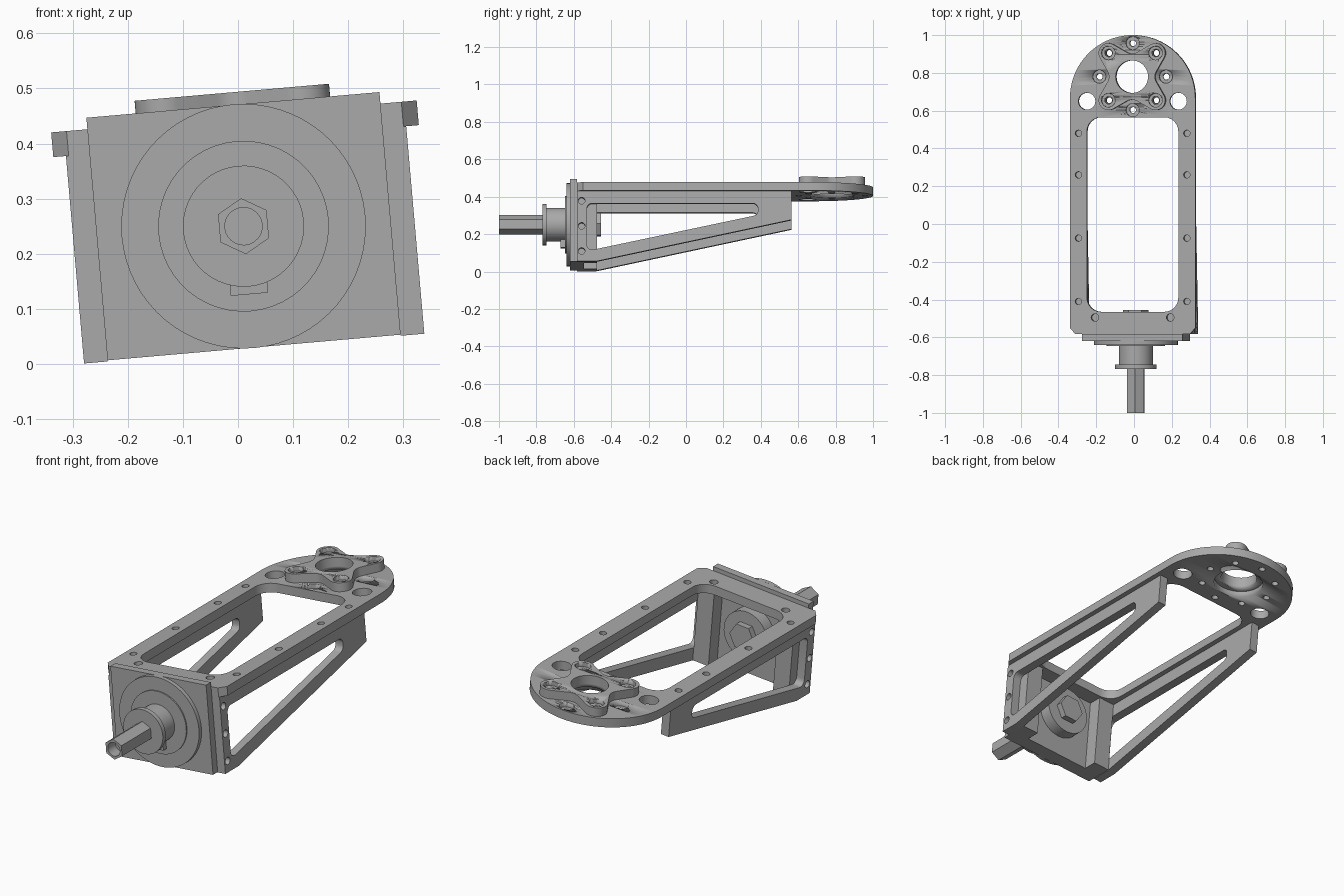
import bpy, bmesh, math
from mathutils import Matrix

if "Cube" in bpy.data.objects:
    bpy.data.objects.remove(bpy.data.objects["Cube"])

# Whole assembly is rolled 5 degrees about its long axis
ROLL = Matrix.Translation((0.01, 0, 0.25)) @ Matrix.Rotation(math.radians(-5), 4, 'Y')
AXES = {
    'X': Matrix(((0, 0, 1, 0), (1, 0, 0, 0), (0, 1, 0, 0), (0, 0, 0, 1))),   # outline in y, z
    'Y': Matrix(((1, 0, 0, 0), (0, 0, 1, 0), (0, 1, 0, 0), (0, 0, 0, 1))),   # outline in x, z
    'Z': Matrix.Identity(4),                                                # outline in x, y
}
grey = bpy.data.materials.new("machined_grey")
grey.diffuse_color = (0.4, 0.4, 0.4, 1)
grey.use_nodes = True
grey.node_tree.nodes["Principled BSDF"].inputs["Base Color"].default_value = grey.diffuse_color


def arc(cx, cy, r, a0, a1, n):
    return [(cx + r * math.cos(a0 + (a1 - a0) * i / n),
             cy + r * math.sin(a0 + (a1 - a0) * i / n)) for i in range(n + 1)]


def circle(cx, cy, r, n=32, start=0.0):
    return arc(cx, cy, r, start, start + 2 * math.pi, n)[:-1]


def box(x0, y0, x1, y1):
    return [(x0, y0), (x1, y0), (x1, y1), (x0, y1)]


def rounded(pts, r, n=6):
    """Counter-clockwise convex polygon with rounded corners."""
    out = []
    for i, (px, py) in enumerate(pts):
        ax, ay = pts[i - 1]
        bx, by = pts[(i + 1) % len(pts)]
        d0 = math.atan2(py - ay, px - ax)
        d1 = math.atan2(by - py, bx - px)
        turn = (d1 - d0) % (2 * math.pi)
        t = r * math.tan(turn / 2)
        cx = px - t * math.cos(d0) - r * math.sin(d0)
        cy = py - t * math.sin(d0) + r * math.cos(d0)
        out += arc(cx, cy, r, d0 - math.pi / 2, d0 - math.pi / 2 + turn, n)
    return out


def prism(name, loops, axis, lo, hi):
    """Extrude an outline (first loop) with holes (other loops) along an axis."""
    cu = bpy.data.curves.new(name, 'CURVE')
    cu.dimensions, cu.fill_mode, cu.extrude = '2D', 'BOTH', (hi - lo) / 2
    for pts in loops:
        sp = cu.splines.new('POLY')
        sp.points.add(len(pts) - 1)
        for p, (a, b) in zip(sp.points, pts):
            p.co = (a, b, 0, 1)
        sp.use_cyclic_u = True
    tmp = bpy.data.objects.new(name + "_curve", cu)
    bpy.context.collection.objects.link(tmp)
    dg = bpy.context.evaluated_depsgraph_get()
    me = bpy.data.meshes.new_from_object(tmp.evaluated_get(dg))
    bpy.data.objects.remove(tmp)
    bpy.data.curves.remove(cu)
    bm = bmesh.new()
    bm.from_mesh(me)
    bmesh.ops.remove_doubles(bm, verts=bm.verts, dist=1e-5)
    bm.transform(ROLL @ AXES[axis] @ Matrix.Translation((0, 0, (lo + hi) / 2)))
    bmesh.ops.recalc_face_normals(bm, faces=bm.faces)
    bm.to_mesh(me)
    bm.free()
    me.name = name
    me.materials.clear()
    me.materials.append(grey)
    me.shade_smooth()
    me.set_sharp_from_angle(angle=math.radians(30))
    ob = bpy.data.objects.new(name, me)
    bpy.context.collection.objects.link(ob)
    return ob


def bore(ob, circles, lo, hi):
    """Cut vertical counterbores into a part."""
    for c in circles:
        cutter = prism(ob.name + "_cutter", [c], 'Z', lo, hi)
        cutter.hide_render = True
        cutter.hide_set(True)
        mod = ob.modifiers.new("bore", 'BOOLEAN')
        mod.operation, mod.solver, mod.object = 'DIFFERENCE', 'EXACT', cutter


# Mounting pattern at the rounded end
CY, BOLT = 0.78, 0.177
ring = [(BOLT * math.cos(k * math.pi / 4), CY + BOLT * math.sin(k * math.pi / 4)) for k in range(8)]
cardinal, diagonal = ring[0::2], ring[1::2]

# Top plate: rounded end, long window, screw holes
outline = arc(0, 0.667, 0.333, 0, math.pi, 48) + [(-0.333, -0.55), (-0.305, -0.583),
                                                (0.305, -0.583), (0.333, -0.55)]
holes = [rounded(box(-0.243, -0.465, 0.243, 0.565), 0.075), circle(0, CY, 0.086, 48)]
holes += [circle(x, y, 0.016, 16) for x, y in ring]
for s in (-1, 1):
    holes.append(circle(s * 0.243, 0.65, 0.045))
    holes.append(circle(s * 0.2, -0.495, 0.02, 16))
    holes += [circle(s * 0.288, y, 0.017, 16) for y in (0.48, 0.26, -0.075, -0.41)]
plate = prism("top_plate", [outline] + holes, 'Z', 0.155, 0.2)
bore(plate, [circle(x, y, 0.035, 24) for x, y in cardinal], 0.178, 0.22)
bore(plate, [circle(0, CY, 0.118, 48)], 0.13, 0.185)

# Four-lobed boss: lobes on the diagonals joined tangentially to scallops
LOBE, SCALLOP = 0.052, 0.055
gap = 2 * BOLT * math.sin(math.pi / 8)
phi = math.acos((LOBE + SCALLOP) / gap)
clover = []
for k in range(4):
    mid = math.pi / 4 + k * math.pi / 2
    lx, ly = BOLT * math.cos(mid), CY + BOLT * math.sin(mid)
    sx, sy = BOLT * math.cos(mid + math.pi / 4), CY + BOLT * math.sin(mid + math.pi / 4)
    to_s = math.atan2(sy - ly, sx - lx)
    half = (to_s - phi - mid) % (2 * math.pi)
    clover += arc(lx, ly, LOBE, mid - half, mid + half, 20)
    inward = mid + math.pi / 4 + math.pi
    spread = (inward - (to_s + math.pi - phi) + math.pi) % (2 * math.pi) - math.pi
    clover += arc(sx, sy, SCALLOP, inward + abs(spread), inward - abs(spread), 12)
boss = prism("lobed_boss", [clover, circle(0, CY, 0.086, 48)]
             + [circle(x, y, 0.02, 16) for x, y in diagonal], 'Z', 0.2, 0.244)
bore(boss, [circle(x, y, 0.036, 24) for x, y in diagonal], 0.222, 0.27)

# Side plates with tapered windows, and the corner columns behind the front plate
side = [(-0.583, -0.223), (-0.48, -0.223), (0.565, 0.0), (0.565, 0.155), (-0.583, 0.155)]
window = rounded([(-0.53, -0.168), (0.385, 0.026), (0.385, 0.088), (-0.53, 0.088)], 0.028)
screws = [circle(-0.558, -0.033 + d, 0.018, 16) for d in (-0.135, 0, 0.135)]
for s, label in ((-1, "left"), (1, "right")):
    lo, hi = sorted((s * 0.267, s * 0.31))
    prism(label + "_side_plate", [side, window] + screws, 'X', lo, hi)
    lo, hi = sorted((s * 0.18, s * 0.267))
    prism(label + "_column", [box(lo, -0.221, hi, 0.155)], 'Y', -0.582, -0.475)

# Front plate and rear bearing
prism("front_plate", [box(-0.267, -0.221, 0.267, 0.221)], 'Y', -0.62, -0.582)
prism("rear_panel", [box(-0.18, -0.221, 0.18, 0.155)], 'Y', -0.582, -0.545)
prism("rear_bearing", [circle(0, 0, 0.12, 48)], 'Y', -0.545, -0.485)
prism("shaft_nut", [circle(0, 0, 0.068, 6)], 'Y', -0.485, -0.455)

# Front bearing stack and hexagonal drive shaft
prism("front_disc", [circle(0, 0, 0.222, 64)], 'Y', -0.64, -0.62)
prism("bearing_ring", [circle(0, 0, 0.155, 48)], 'Y', -0.646, -0.64)
prism("shaft_collar", [circle(0, 0, 0.09, 48)], 'Y', -0.745, -0.646)
prism("collar_flange", [circle(0, 0, 0.11, 48)], 'Y', -0.768, -0.745)
prism("collar_key", [box(-0.034, -0.124, 0.034, -0.08)], 'Y', -0.67, -0.646)
hexagon = circle(0, 0, 0.051, 6, math.pi / 2)
prism("hex_shaft", [hexagon], 'Y', -0.94, -0.768)
prism("hex_shaft_socket", [hexagon, circle(0, 0, 0.034, 24)], 'Y', -1.0, -0.94)
